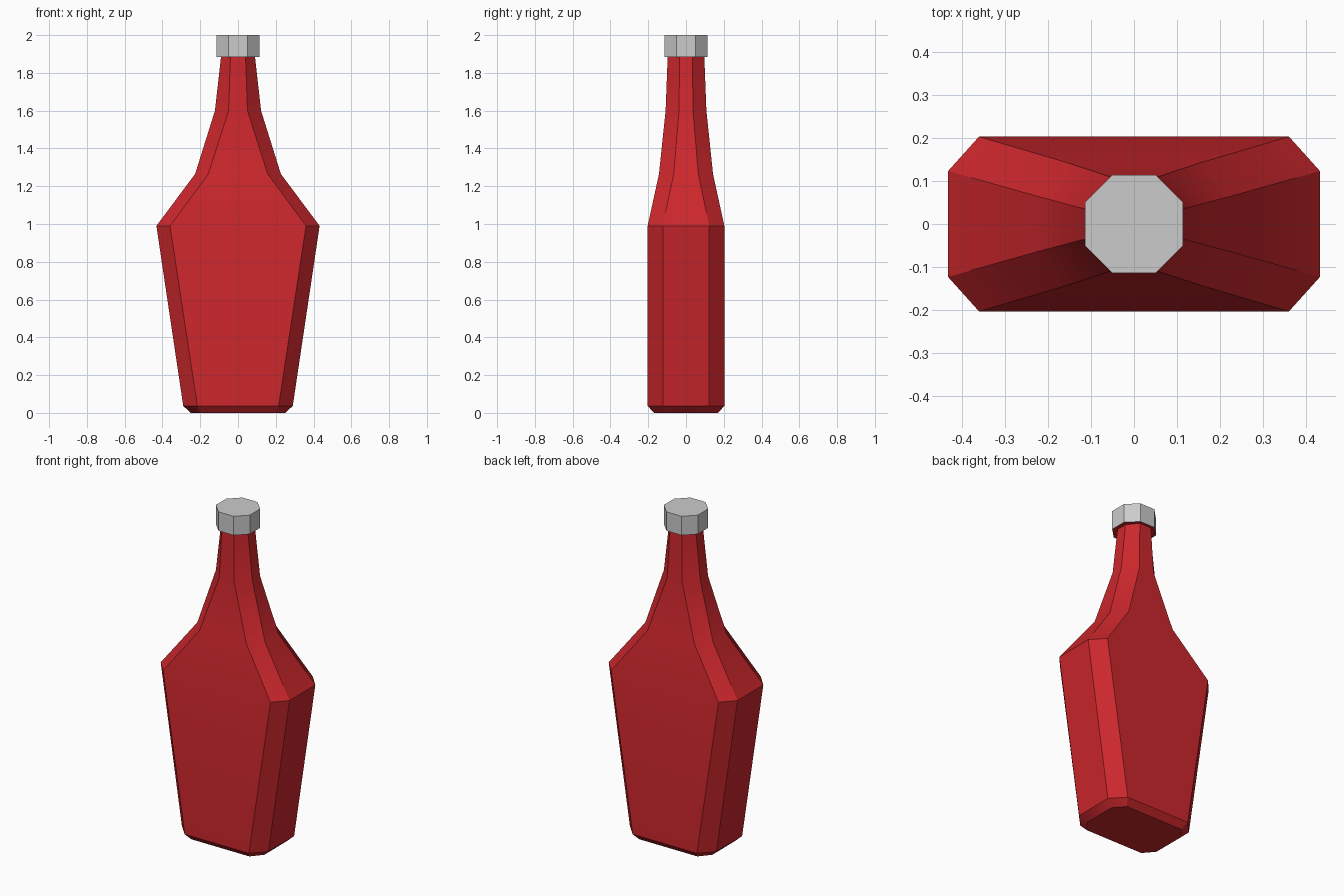
import bpy, bmesh, math

if "Cube" in bpy.data.objects:
    bpy.data.objects.remove(bpy.data.objects["Cube"])


def material(name, color):
    m = bpy.data.materials.new(name)
    m.diffuse_color = color
    m.use_nodes = True
    m.node_tree.nodes["Principled BSDF"].inputs["Base Color"].default_value = m.diffuse_color
    return m


def octagon(a, fa, b, fb, z):
    # half width a with front flat fa, half depth b with side flat fb
    return [(fa, -b, z), (a, -fb, z), (a, fb, z), (fa, b, z),
            (-fa, b, z), (-a, fb, z), (-a, -fb, z), (-fa, -b, z)]


def loft(name, sections, bottom=False, top=False):
    bm = bmesh.new()
    rings = [[bm.verts.new(p) for p in octagon(*s)] for s in sections]
    for lo, hi in zip(rings, rings[1:]):
        for i in range(8):
            j = (i + 1) % 8
            bm.faces.new((lo[i], lo[j], hi[j], hi[i]))
    if bottom:
        bm.faces.new(rings[0][::-1])
    if top:
        bm.faces.new(rings[-1])
    mesh = bpy.data.meshes.new(name)
    bm.to_mesh(mesh)
    bm.free()
    obj = bpy.data.objects.new(name, mesh)
    bpy.context.collection.objects.link(obj)
    return obj


# Bottle body: base bevel, flared body, shoulders, neck and lip under the cap
body = loft("bottle_body", [
    (0.25, 0.195, 0.17, 0.105, 0.0),
    (0.29, 0.215, 0.203, 0.123, 0.037),
    (0.432, 0.36, 0.203, 0.123, 0.99),
    (0.227, 0.157, 0.143, 0.065, 1.265),
    (0.122, 0.05, 0.108, 0.037, 1.6),
    (0.09, 0.04, 0.097, 0.034, 1.885),
    (0.114, 0.05, 0.114, 0.05, 1.885),
], bottom=True)
body.data.materials.append(material("red_glass", (0.6, 0.02, 0.025, 1)))
bpy.context.view_layer.objects.active = body
body.select_set(True)
bpy.ops.object.shade_smooth_by_angle(angle=math.radians(30))

# Grey octagonal cap
loft("bottle_cap", [
    (0.114, 0.05, 0.114, 0.05, 1.885),
    (0.114, 0.05, 0.114, 0.05, 2.0),
], top=True)
